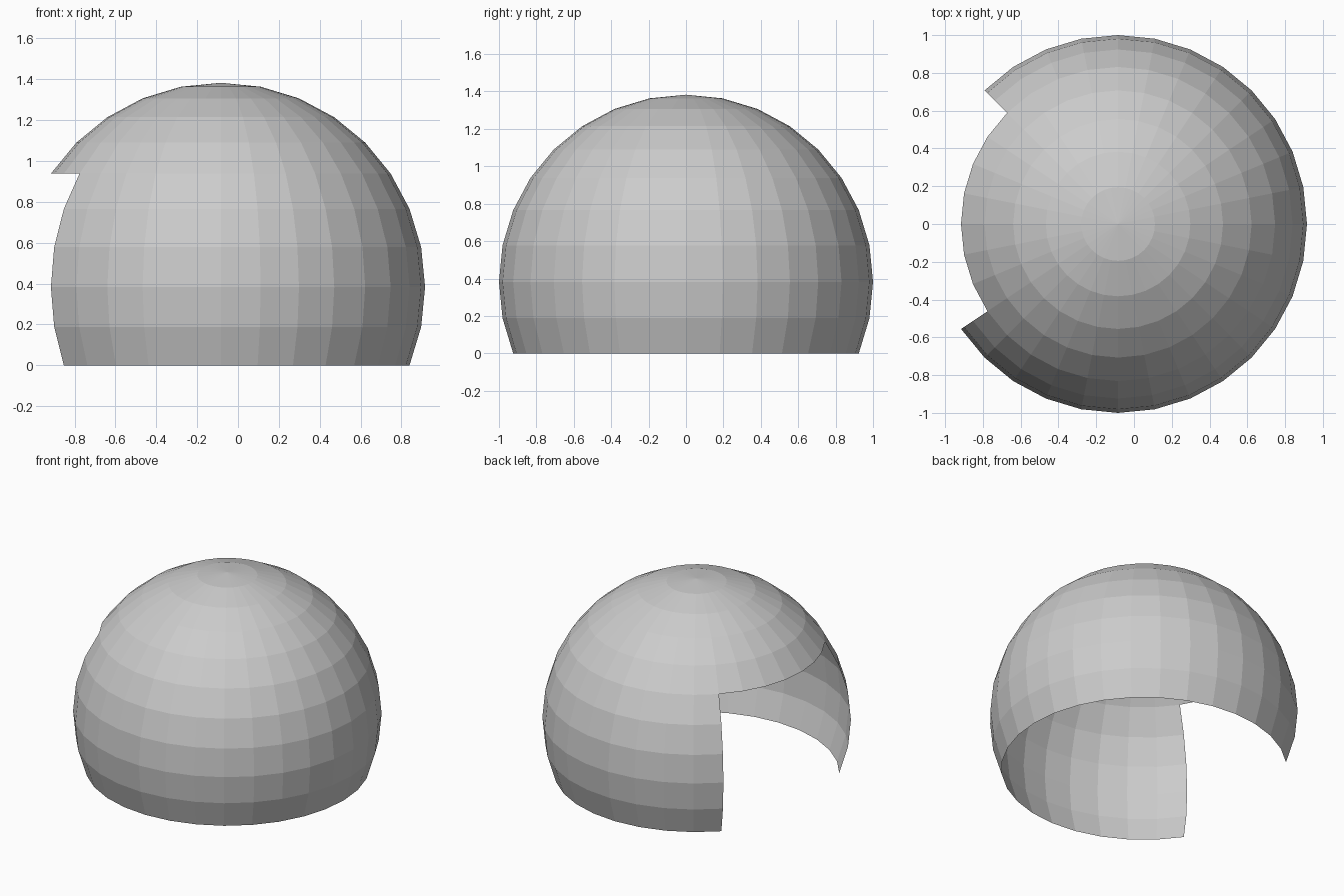
import bpy, bmesh
from math import radians, degrees, sin, cos, atan2

if "Cube" in bpy.data.objects:
    bpy.data.objects.remove(bpy.data.objects["Cube"])

# Dome shell: 32 x 16 sphere of radius 1
bm = bmesh.new()
bmesh.ops.create_uvsphere(bm, u_segments=32, v_segments=16, radius=1.0)

CUT_BELOW = -sin(radians(22.5))    # flat open base
DOOR_TOP = sin(radians(33.75))     # lintel of the doorway
DOOR_START, DOOR_END = 135, 213.75  # doorway sides, degrees around z


def removed(face):
    c = face.calc_center_median()
    angle = degrees(atan2(c.y, c.x)) % 360
    in_door = DOOR_START < angle < DOOR_END and c.z < DOOR_TOP
    return c.z < CUT_BELOW or in_door


# Open the base and the doorway
bmesh.ops.delete(bm, geom=[f for f in bm.faces if removed(f)], context='FACES')

# Stand on the ground and centre in x
bmesh.ops.translate(bm, verts=bm.verts,
                    vec=(-(1 - cos(radians(33.75))) / 2, 0, -CUT_BELOW))

mesh = bpy.data.meshes.new("dome_shell")
bm.to_mesh(mesh)
bm.free()
bpy.context.collection.objects.link(bpy.data.objects.new("dome_shell", mesh))
